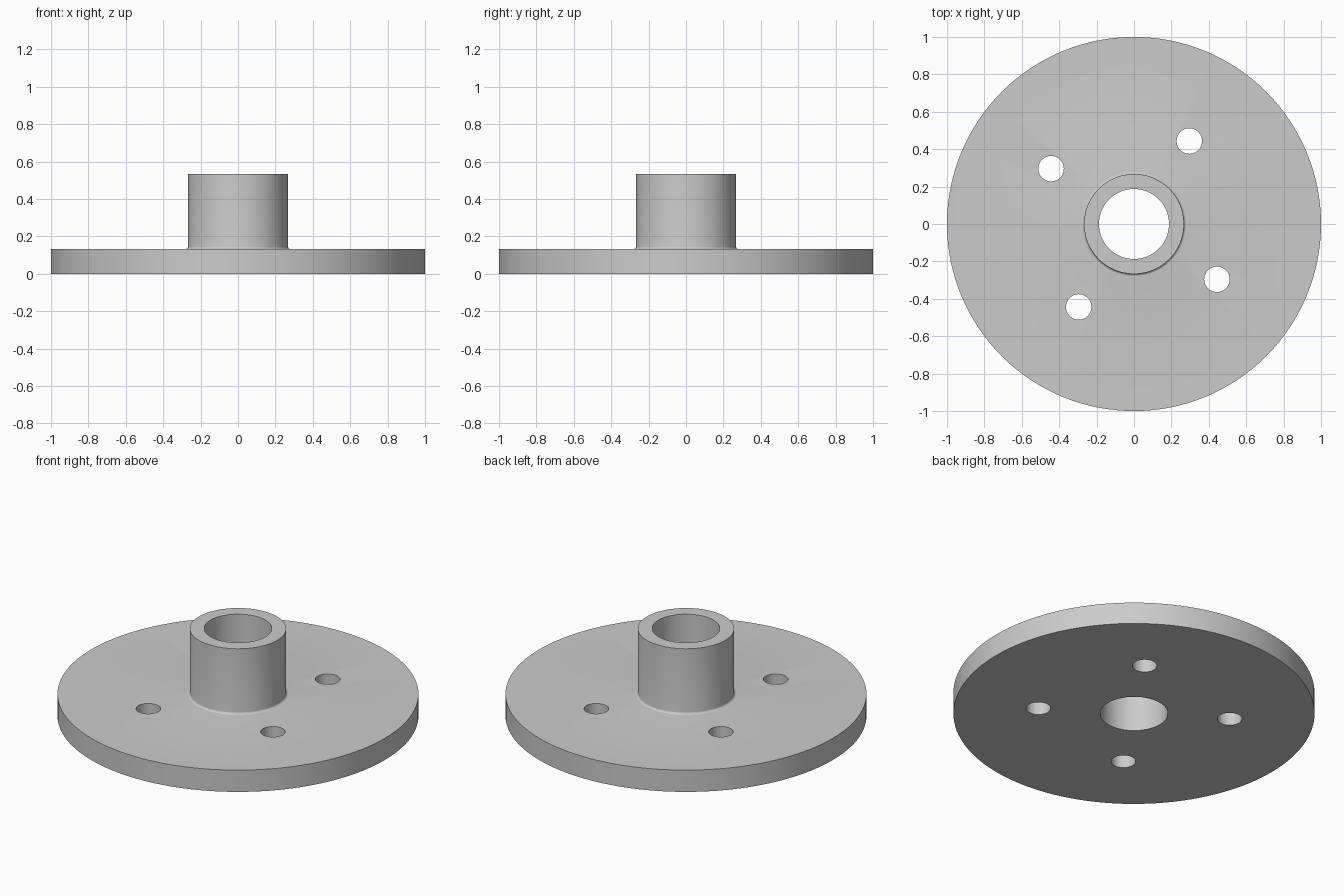
import bpy
import bmesh
import math
from mathutils import Matrix, Vector

cube = bpy.data.objects.get("Cube")
if cube:
    bpy.data.objects.remove(cube, do_unlink=True)

SEGMENTS = 128
PLATE_R, PLATE_H = 1.0, 0.133
HUB_R, HUB_H = 0.267, 0.533
BORE_R, FILLET = 0.187, 0.013
BOLT_R, BOLT_CIRCLE, BOLT_ANGLE = 0.068, 0.533, math.radians(56.3)

# Plain grey metal
grey = bpy.data.materials.new("grey_metal")
grey.use_nodes = True
colour = (0.6, 0.6, 0.6, 1)
grey.diffuse_color = colour
grey.node_tree.nodes["Principled BSDF"].inputs["Base Color"].default_value = colour


def add_object(name, bm):
    mesh = bpy.data.meshes.new(name)
    bmesh.ops.recalc_face_normals(bm, faces=bm.faces[:])
    bm.to_mesh(mesh)
    bm.free()
    obj = bpy.data.objects.new(name, mesh)
    bpy.context.collection.objects.link(obj)
    return obj


def lathe(name, profile):
    """Turn a closed (radius, height) profile around the z axis."""
    bm = bmesh.new()
    rings = []
    for i in range(SEGMENTS):
        turn = Matrix.Rotation(math.tau * i / SEGMENTS, 3, "Z")
        rings.append([bm.verts.new(turn @ Vector((r, 0, z))) for r, z in profile])
    for i, ring in enumerate(rings):
        following = rings[(i + 1) % SEGMENTS]
        for j in range(len(profile)):
            k = (j + 1) % len(profile)
            bm.faces.new((ring[j], following[j], following[k], ring[k]))
    return add_object(name, bm)


# Flange: round plate, small fillet and tubular hub in one turned body
fillet = []
for step in range(6):
    a = math.pi / 2 * step / 5
    fillet.append((HUB_R + FILLET * (1 - math.sin(a)),
                   PLATE_H + FILLET * (1 - math.cos(a))))
profile = [(BORE_R, 0), (PLATE_R, 0), (PLATE_R, PLATE_H), *fillet,
           (HUB_R, HUB_H), (BORE_R, HUB_H)]
flange = lathe("flange_with_hub", profile)
flange.data.materials.append(grey)

# Four bolt holes drilled through the plate
bm = bmesh.new()
for i in range(4):
    a = BOLT_ANGLE + i * math.pi / 2
    spot = (BOLT_CIRCLE * math.cos(a), BOLT_CIRCLE * math.sin(a), PLATE_H / 2)
    bmesh.ops.create_cone(bm, cap_ends=True, segments=48, radius1=BOLT_R,
                          radius2=BOLT_R, depth=PLATE_H * 2,
                          matrix=Matrix.Translation(spot))
drill = add_object("bolt_hole_cutter", bm)
drill.data.materials.append(grey)
drill.hide_render = True

cut = flange.modifiers.new("bolt_holes", "BOOLEAN")
cut.operation = "DIFFERENCE"
cut.solver = "EXACT"
cut.object = drill

bpy.ops.object.select_all(action="DESELECT")
flange.select_set(True)
bpy.context.view_layer.objects.active = flange
bpy.ops.object.modifier_apply(modifier=cut.name)
bpy.data.objects.remove(drill, do_unlink=True)

# Smooth round walls with crisp rims
bpy.ops.object.shade_smooth_by_angle(angle=math.radians(30))
